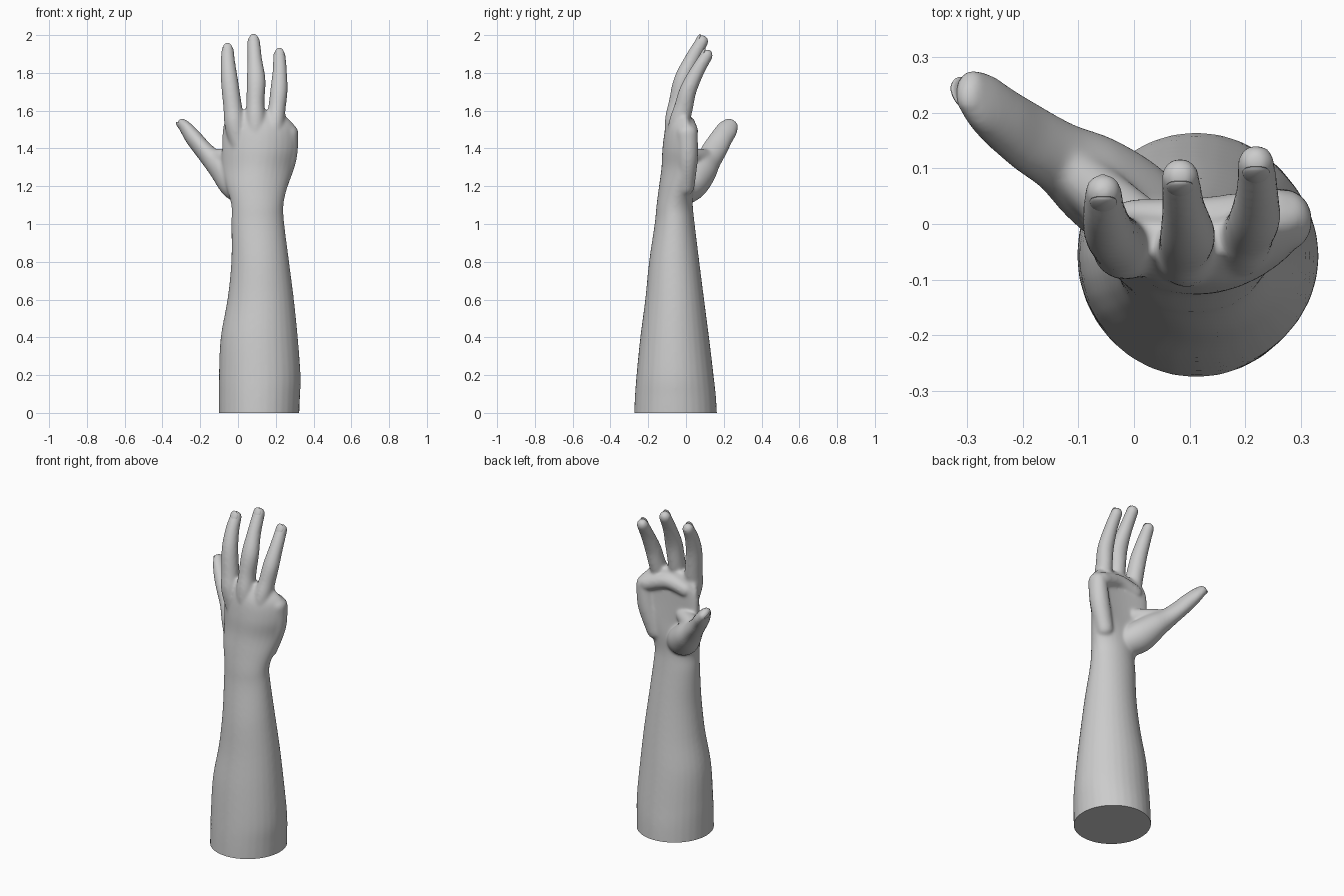
import bpy, bmesh, math
from mathutils import Vector

if "Cube" in bpy.data.objects:
    bpy.data.objects.remove(bpy.data.objects["Cube"])

skin = bpy.data.materials.new("plain grey")
skin.diffuse_color = (0.6, 0.6, 0.6, 1)
skin.use_nodes = True
skin.node_tree.nodes["Principled BSDF"].inputs["Base Color"].default_value = skin.diffuse_color
SIDES = 32


def spline(rows, steps=6):
    """Catmull-Rom interpolation of rows of equal length."""
    ext = [rows[0]] + rows + [rows[-1]]
    out = []
    for i in range(len(rows) - 1):
        p = ext[i:i + 4]
        for s in range(steps):
            t = s / steps
            out.append([0.5 * (2 * b + (c - a) * t + (2 * a - 5 * b + 4 * c - d) * t * t
                               + (3 * b - a - 3 * c + d) * t ** 3) for a, b, c, d in zip(*p)])
    return out + [list(rows[-1])]


def skin_rings(bm, rings):
    loops = [[bm.verts.new(co) for co in ring] for ring in rings]
    for lo, hi in zip(loops, loops[1:]):
        for i in range(SIDES):
            j = (i + 1) % SIDES
            bm.faces.new((lo[i], lo[j], hi[j], hi[i]))
    bm.faces.new(loops[0][::-1])
    bm.faces.new(loops[-1])


def tube(bm, rows, ref=(1, 0, 0)):
    """Round-ended limb; rows are x, y, z, radius along ref, radius across."""
    pts = spline(rows)
    pos = [Vector(p[:3]) for p in pts]
    tan = [(pos[min(i + 1, len(pos) - 1)] - pos[max(i - 1, 0)]).normalized()
           for i in range(len(pos))]
    secs = [(pos[i], tan[i], pts[i][3], pts[i][4]) for i in range(len(pts))]

    def cap(k, sign):
        c, t, a, b = secs[k]
        return [(c + t * sign * min(a, b) * math.sin(f), t, a * math.cos(f), b * math.cos(f))
                for f in (0.3, 0.6, 0.9, 1.15, 1.4)]
    secs = cap(0, -1)[::-1] + secs + cap(-1, 1)
    rings = []
    for c, t, a, b in secs:
        u = Vector(ref)
        u = (u - t * u.dot(t)).normalized()
        v = t.cross(u)
        rings.append([c + u * a * math.cos(w) + v * b * math.sin(w)
                      for w in (2 * math.pi * k / SIDES for k in range(SIDES))])
    skin_rings(bm, rings)


bm = bmesh.new()

# forearm and palm: x, y, z, half width, half depth, arch of the section
body = [(.11, -.055, -.06, .212, .222, 0), (.113, -.056, .08, .215, .215, 0),
        (.115, -.058, .2, .216, .204, 0), (.1125, -.06, .4, .204, .182, 0),
        (.12, -.06, .6, .176, .156, 0), (.1175, -.0625, .8, .153, .133, 0),
        (.105, -.06, 1.0, .14, .106, 0), (.1025, -.06, 1.1, .138, .096, 0),
        (.1, -.053, 1.2, .163, .09, .02), (.105, -.05, 1.3, .19, .08, .055),
        (.115, -.05, 1.4, .2, .075, .055), (.115, -.045, 1.5, .196, .066, .05),
        (.1, -.035, 1.56, .165, .052, .03), (.09, -.03, 1.6, .13, .03, .01)]
rings = []
for x, y, z, rx, ry, arch in spline(body):
    ang = [2 * math.pi * k / SIDES for k in range(SIDES)]
    rings.append([(x + rx * math.cos(a), y + ry * math.sin(a) + arch * math.cos(a) ** 2, z)
                  for a in ang])
skin_rings(bm, rings)

# long fingers, each starting inside the palm at its knuckle
fingers = [
    [(.02, -.04, 1.36, .045, .045), (-.015, -.045, 1.52, .055, .055),
     (-.027, -.035, 1.61, .05, .052), (-.044, -.015, 1.75, .046, .047),
     (-.053, .02, 1.85, .039, .04), (-.055, .058, 1.92, .033, .033)],
    [(.1, -.06, 1.36, .045, .045), (.094, -.058, 1.53, .054, .055),
     (.092, -.04, 1.64, .048, .052), (.096, -.018, 1.76, .05, .047),
     (.089, .03, 1.87, .039, .039), (.083, .085, 1.967, .034, .034)],
    [(.17, -.045, 1.36, .045, .045), (.192, -.04, 1.51, .05, .055),
     (.207, -.012, 1.62, .046, .05), (.217, .012, 1.71, .046, .045),
     (.221, .06, 1.81, .038, .038), (.219, .11, 1.893, .033, .033)]]
for path in fingers:
    tube(bm, path)

# outer edge of the hand, ending in a rounded knuckle
tube(bm, [(.21, -.005, 1.2, .05, .05), (.255, .008, 1.35, .056, .055),
          (.27, .006, 1.48, .05, .056)])
# pad across the top of the palm
tube(bm, [(.0, .0, 1.51, .045, .045), (.12, .003, 1.53, .045, .045),
          (.25, .02, 1.49, .045, .045)], ref=(0, 0, 1))
# thumb with its fleshy base, and the web beside it
thumb_side = (.7, .2, .55)
thumb = [(.05, -.01, 1.17, .08, .07), (-.01, .035, 1.215, .09, .085),
         (-.075, .08, 1.285, .075, .085), (-.135, .12, 1.34, .056, .068),
         (-.19, .155, 1.4, .047, .066), (-.235, .188, 1.455, .044, .06),
         (-.27, .218, 1.5, .036, .056), (-.293, .238, 1.527, .028, .044)]
tube(bm, thumb, thumb_side)
tube(bm, [(.0, .0, 1.34, .06, .05), (-.07, .06, 1.35, .05, .05), (-.11, .1, 1.355, .04, .045)],
     thumb_side)

bmesh.ops.recalc_face_normals(bm, faces=bm.faces)
mesh = bpy.data.meshes.new("arm_and_hand")
bm.to_mesh(mesh)
bm.free()
arm = bpy.data.objects.new("arm_and_hand", mesh)
bpy.context.collection.objects.link(arm)

# fuse the parts into one soft surface
fuse = arm.modifiers.new("fuse", 'REMESH')
fuse.mode = 'VOXEL'
fuse.voxel_size = 0.0075
soften = arm.modifiers.new("soften", 'SMOOTH')
soften.factor = 0.5
soften.iterations = 14
deps = bpy.context.evaluated_depsgraph_get()
fused = bpy.data.meshes.new_from_object(arm.evaluated_get(deps))
arm.modifiers.clear()

# flat cut at the elbow end
bm = bmesh.new()
bm.from_mesh(fused)
cut = bmesh.ops.bisect_plane(bm, geom=bm.verts[:] + bm.edges[:] + bm.faces[:],
                             plane_co=(0, 0, 0), plane_no=(0, 0, 1), clear_inner=True)
rim = [e for e in cut["geom_cut"] if isinstance(e, bmesh.types.BMEdge)]
bmesh.ops.contextual_create(bm, geom=rim)
bmesh.ops.recalc_face_normals(bm, faces=bm.faces)
bm.to_mesh(fused)
bm.free()
arm.data = fused
fused.materials.clear()
fused.materials.append(skin)


def shade(obj):
    bpy.ops.object.select_all(action='DESELECT')
    obj.select_set(True)
    bpy.context.view_layer.objects.active = obj
    bpy.ops.object.shade_smooth_by_angle(angle=math.radians(50))


shade(arm)


# fingernails: thin domes on the back of each fingertip
def nail(name, path, normal, radius, half_width):
    end, prev = Vector(path[-1][:3]), Vector(path[-2][:3])
    t = (end - prev).normalized()
    n = Vector(normal)
    n = (n - t * n.dot(t)).normalized()
    u = t.cross(n)
    b = bmesh.new()
    bmesh.ops.create_uvsphere(b, u_segments=20, v_segments=10, radius=1)
    base = end + n * (radius - .006)
    for v in b.verts:
        x, y, z = v.co
        v.co = base + u * x * half_width + t * y * .03 + n * (z * .007 - .006 * x * x)
    bmesh.ops.recalc_face_normals(b, faces=b.faces)
    m = bpy.data.meshes.new(name)
    b.to_mesh(m)
    b.free()
    m.materials.append(skin)
    o = bpy.data.objects.new(name, m)
    bpy.context.collection.objects.link(o)
    shade(o)


for label, path in zip(("index", "middle", "ring"), fingers):
    nail(label + "_nail", path, (0, -1, .4), .033, .025)
nail("thumb_nail", thumb, (-.7, -.2, -.55), .028, .03)
